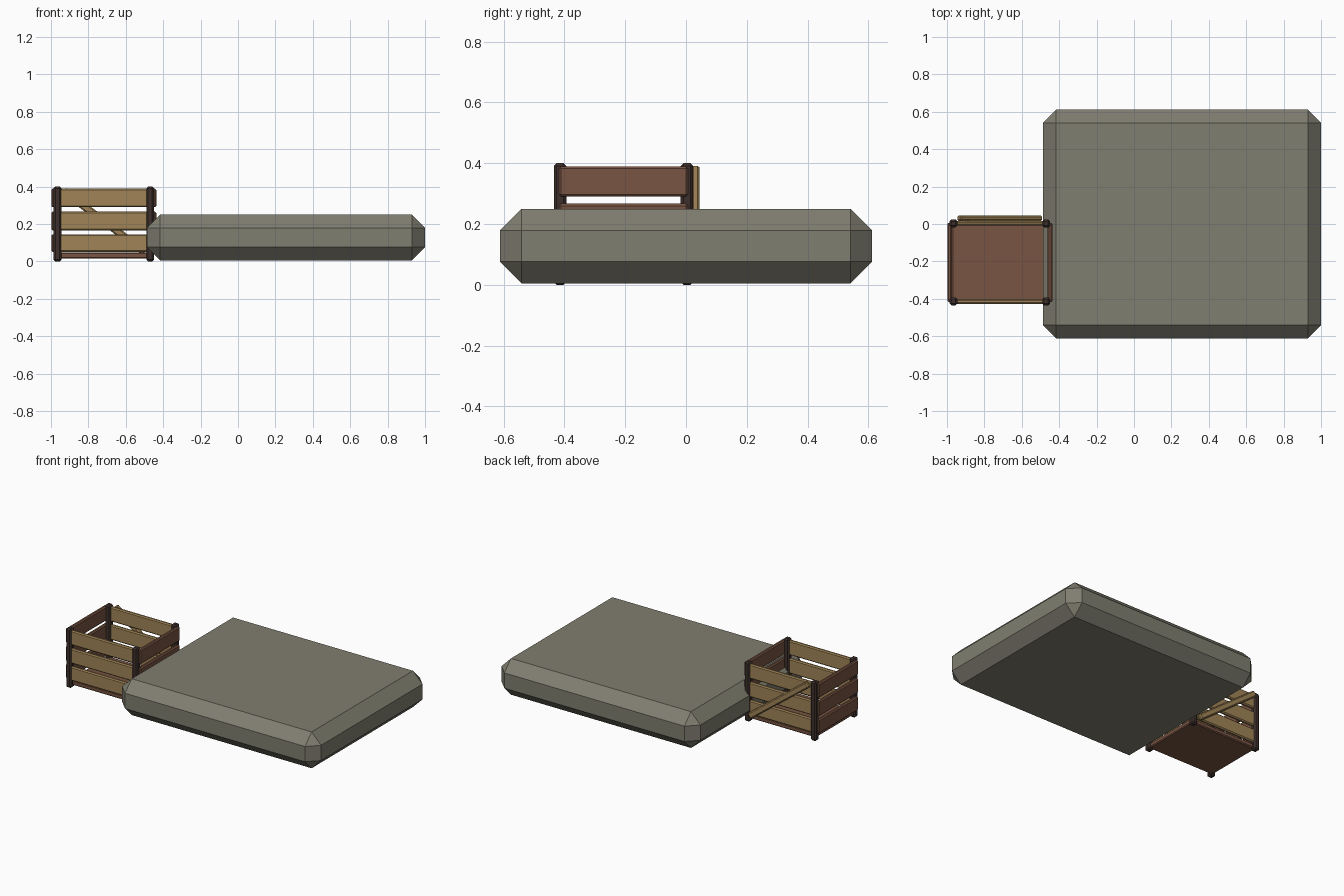
import bpy, bmesh, math
from mathutils import Matrix, Vector

if "Cube" in bpy.data.objects:
    bpy.data.objects.remove(bpy.data.objects["Cube"])


def material(name, rgb):
    m = bpy.data.materials.new(name)
    m.diffuse_color = (*rgb, 1)
    m.use_nodes = True
    m.node_tree.nodes["Principled BSDF"].inputs["Base Color"].default_value = m.diffuse_color
    return m


STONE = material("grey stone", (0.216, 0.209, 0.162))
TAN = material("tan wood", (0.35, 0.23, 0.093))
RED = material("reddish brown wood", (0.188, 0.089, 0.054))
DARK = material("dark wood", (0.048, 0.030, 0.025))


def block(name, lo, hi, mat, chamfer, tilt=0.0):
    """Chamfered box between two corners, optionally tilted about Y."""
    lo, hi = Vector(lo), Vector(hi)
    size = hi - lo
    bm = bmesh.new()
    bmesh.ops.create_cube(bm, size=1)
    bmesh.ops.scale(bm, vec=size, verts=bm.verts)
    bmesh.ops.bevel(bm, geom=bm.edges[:], offset=chamfer, segments=1,
                    profile=0.5, affect='EDGES')
    bmesh.ops.rotate(bm, cent=(0, 0, 0), verts=bm.verts,
                     matrix=Matrix.Rotation(tilt, 3, 'Y'))
    me = bpy.data.meshes.new(name)
    bm.to_mesh(me)
    bm.free()
    me.materials.append(mat)
    ob = bpy.data.objects.new(name, me)
    ob.location = (lo + hi) / 2
    bpy.context.collection.objects.link(ob)
    return ob


# Stone slab
block("stone_slab", (-0.487, -0.612, 0.005), (1.0, 0.612, 0.25), STONE, 0.071)

# Crate centre and half spacing of the posts
CX, CY, HX, HY = -0.7175, -0.2055, 0.2475, 0.2085
P = 0.0205

# Corner posts
for sx, xn in ((-1, "left"), (1, "right")):
    for sy, yn in ((-1, "front"), (1, "back")):
        x, y = CX + sx * HX, CY + sy * HY
        block(f"post_{yn}_{xn}", (x - P, y - P, 0), (x + P, y + P, 0.4), DARK, 0.009)

# Three rows of slats on all four sides
for i, (z0, z1) in enumerate(((0.05, 0.145), (0.166, 0.267), (0.29, 0.389))):
    for s, n in ((-1, "front"), (1, "back")):
        y = CY + s * 0.2095
        block(f"slat_{n}_{i}", (CX - 0.24, y - 0.012, z0), (CX + 0.24, y + 0.012, z1), TAN, 0.007)
    for s, n in ((-1, "left"), (1, "right")):
        x = CX + s * 0.268
        block(f"slat_{n}_{i}", (x - 0.0125, CY - 0.212, z0), (x + 0.0125, CY + 0.212, z1), RED, 0.007)

# Crate floor
block("crate_floor", (CX - 0.255, CY - 0.208, 0.016), (CX + 0.255, CY + 0.208, 0.048), RED, 0.006)

# Diagonal brace across the back, high on the left side
block("back_brace", (CX - 0.2735, 0.017, 0.195), (CX + 0.2735, 0.045, 0.235), TAN, 0.007,
      tilt=math.radians(37))
